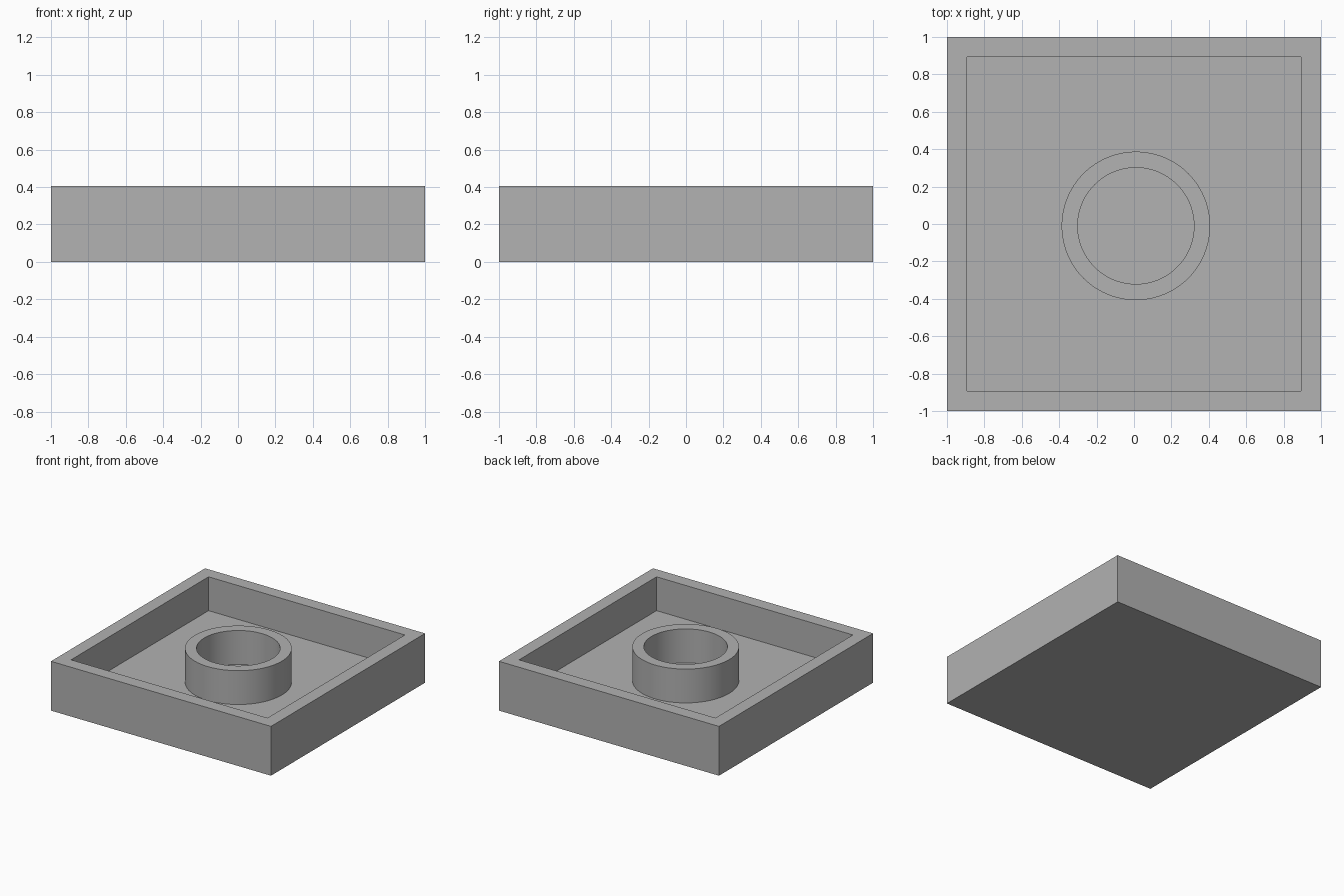
import bpy
import bmesh
from math import pi, cos, sin, radians

cube = bpy.data.objects.get("Cube")
if cube:
    bpy.data.objects.remove(cube, do_unlink=True)

SIZE, HEIGHT = 2.0, 0.405
INNER, FLOOR = 1.696, 0.127
TUBE_OUTER, TUBE_INNER = 0.397, 0.311
TUBE_CENTRE = (0.01, -0.01)
SEGMENTS = 96

grey = bpy.data.materials.new("plain_grey")
grey.use_nodes = True
colour = (0.445, 0.445, 0.445, 1.0)
grey.diffuse_color = colour
grey.node_tree.nodes["Principled BSDF"].inputs["Base Color"].default_value = colour


def make_object(name, bm):
    bmesh.ops.recalc_face_normals(bm, faces=bm.faces)
    mesh = bpy.data.meshes.new(name)
    bm.to_mesh(mesh)
    bm.free()
    mesh.materials.append(grey)
    obj = bpy.data.objects.new(name, mesh)
    bpy.context.collection.objects.link(obj)
    return obj


# Tray: a block with its top face inset and pushed down to the floor
bm = bmesh.new()
bmesh.ops.create_cube(bm, size=1.0)
for v in bm.verts:
    v.co = (v.co.x * SIZE, v.co.y * SIZE, (v.co.z + 0.5) * HEIGHT)
bm.normal_update()
top = max(bm.faces, key=lambda f: f.calc_center_median().z)
bmesh.ops.inset_region(bm, faces=[top], thickness=(SIZE - INNER) / 2)
walls = bmesh.ops.extrude_discrete_faces(bm, faces=[top])
for v in walls["faces"][0].verts:
    v.co.z = FLOOR
make_object("tray", bm)

# Tube: a rectangular wall section swept round the centre, open at the floor
bm = bmesh.new()
section = [(TUBE_OUTER, FLOOR), (TUBE_OUTER, HEIGHT),
           (TUBE_INNER, HEIGHT), (TUBE_INNER, FLOOR)]
rings = []
for i in range(SEGMENTS):
    a = 2 * pi * i / SEGMENTS
    rings.append([bm.verts.new((TUBE_CENTRE[0] + r * cos(a),
                                TUBE_CENTRE[1] + r * sin(a), z))
                  for r, z in section])
for i, ring in enumerate(rings):
    after = rings[(i + 1) % SEGMENTS]
    for j in range(len(section) - 1):
        bm.faces.new((ring[j], after[j], after[j + 1], ring[j + 1]))
tube = make_object("centre_tube", bm)

# Smooth round walls, sharp rims
bpy.ops.object.select_all(action="DESELECT")
tube.select_set(True)
bpy.context.view_layer.objects.active = tube
bpy.ops.object.shade_smooth_by_angle(angle=radians(30))
